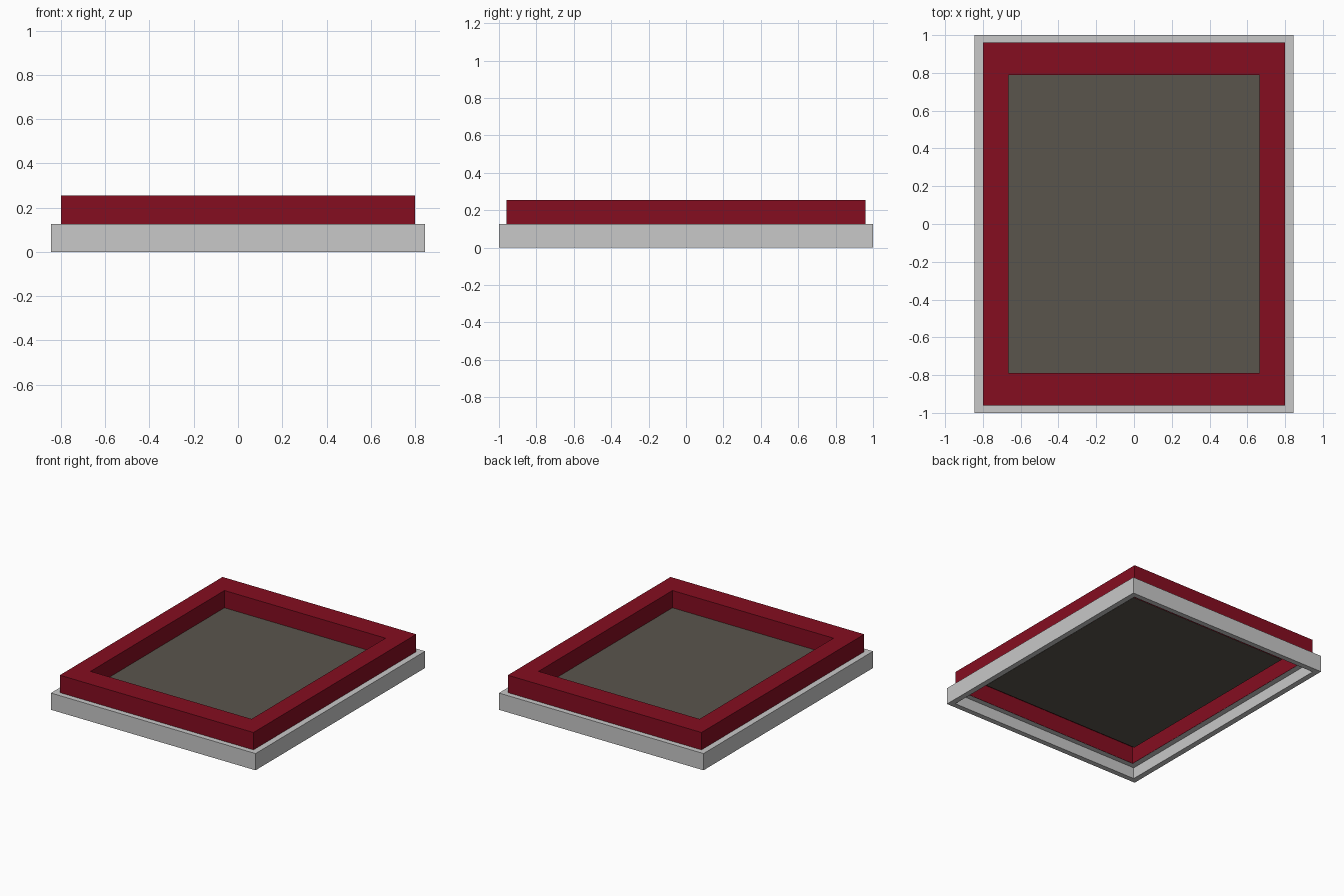
import bpy, bmesh

if "Cube" in bpy.data.objects:
    bpy.data.objects.remove(bpy.data.objects["Cube"])


def material(name, rgb):
    m = bpy.data.materials.new(name)
    m.diffuse_color = (*rgb, 1)
    m.use_nodes = True
    m.node_tree.nodes["Principled BSDF"].inputs["Base Color"].default_value = m.diffuse_color
    return m


GREY = material("light grey", (0.578, 0.578, 0.578))
RED = material("dark red", (0.235, 0.004, 0.0144))
STONE = material("grey brown", (0.102, 0.091, 0.073))


def finish(bm, name, mat):
    bmesh.ops.recalc_face_normals(bm, faces=bm.faces)
    me = bpy.data.meshes.new(name)
    bm.to_mesh(me)
    bm.free()
    me.materials.append(mat)
    ob = bpy.data.objects.new(name, me)
    bpy.context.collection.objects.link(ob)
    return ob


def rect_frame(name, profile, mat):
    """Sweep a closed profile of (half width, half depth, height) round a rectangle."""
    bm = bmesh.new()
    rings = [[bm.verts.new((sx * x, sy * y, z))
              for sx, sy in ((-1, -1), (1, -1), (1, 1), (-1, 1))]
             for x, y, z in profile]
    for i, a in enumerate(rings):
        b = rings[(i + 1) % len(rings)]
        for k in range(4):
            n = (k + 1) % 4
            bm.faces.new((a[k], a[n], b[n], b[k]))
    return finish(bm, name, mat)


# Lower frame: thin wall with a lip turned inwards at the top
rect_frame("base_frame", [
    (0.845, 1.0, 0.0), (0.845, 1.0, 0.125), (0.76, 0.92, 0.125),
    (0.76, 0.92, 0.085), (0.803, 0.96, 0.085), (0.803, 0.96, 0.0)], GREY)

# Upper frame: hollow underneath, its skirt lining the lip of the base
rect_frame("upper_frame", [
    (0.80, 0.96, 0.125), (0.80, 0.96, 0.255),
    (0.665, 0.79, 0.255), (0.665, 0.79, 0.123),
    (0.668, 0.793, 0.123), (0.668, 0.793, 0.215),
    (0.758, 0.918, 0.215), (0.758, 0.918, 0.085),
    (0.761, 0.921, 0.0855), (0.761, 0.921, 0.1245)], RED)

# Recessed flat panel
bm = bmesh.new()
bmesh.ops.create_cube(bm, size=1)
for v in bm.verts:
    v.co = (v.co.x * 1.332, v.co.y * 1.582, 0.124 + v.co.z * 0.004)
finish(bm, "recessed_panel", STONE)
